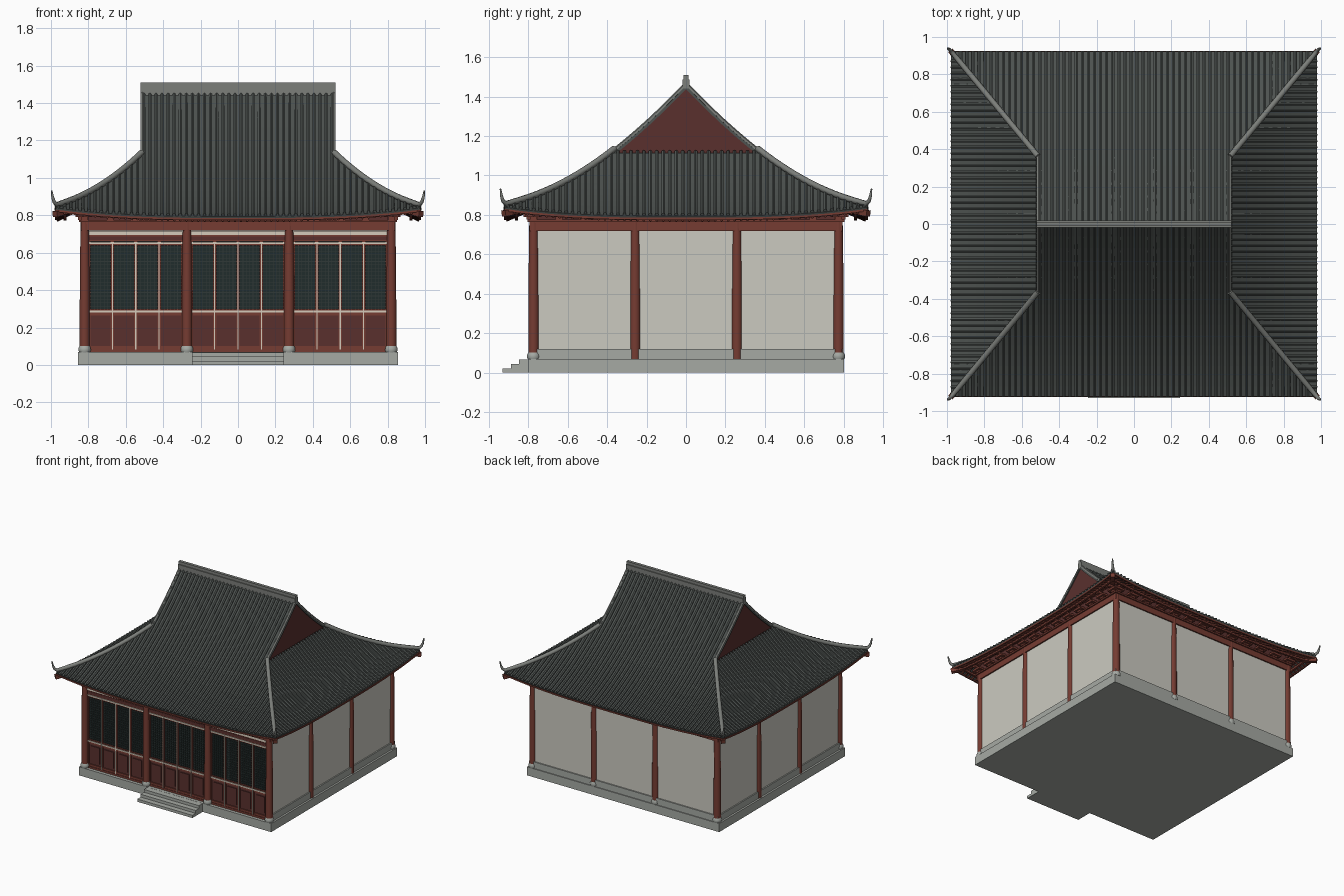
import bpy, bmesh, math
from mathutils import Vector, Matrix

if "Cube" in bpy.data.objects:
    bpy.data.objects.remove(bpy.data.objects["Cube"])


def material(name, rgb):
    m = bpy.data.materials.new(name)
    m.diffuse_color = (*rgb, 1)
    m.use_nodes = True
    m.node_tree.nodes["Principled BSDF"].inputs["Base Color"].default_value = m.diffuse_color
    return m


TILE = material("tile_grey", (0.075, 0.085, 0.08))
RIDGE = material("ridge_grey", (0.2, 0.21, 0.195))
STONE = material("stone", (0.38, 0.40, 0.37))
PLASTER = material("plaster", (0.60, 0.59, 0.53))
RED = material("red_wood", (0.18, 0.045, 0.032))
DARKRED = material("dark_red_wood", (0.10, 0.03, 0.027))
CREAM = material("cream_trim", (0.66, 0.60, 0.50))
GLASS = material("window_dark", (0.014, 0.025, 0.025))
LATTICE = material("lattice_dark", (0.03, 0.04, 0.038))


def make(name, bm, mat, smooth=False):
    bmesh.ops.recalc_face_normals(bm, faces=bm.faces)
    me = bpy.data.meshes.new(name)
    bm.to_mesh(me)
    bm.free()
    me.materials.append(mat)
    ob = bpy.data.objects.new(name, me)
    bpy.context.collection.objects.link(ob)
    if smooth:
        bpy.ops.object.select_all(action='DESELECT')
        ob.select_set(True)
        bpy.context.view_layer.objects.active = ob
        bpy.ops.object.shade_smooth_by_angle(angle=math.radians(50))
    return ob


def box(bm, x0, x1, y0, y1, z0, z1):
    c = Vector(((x0 + x1) / 2, (y0 + y1) / 2, (z0 + z1) / 2))
    m = Matrix.Translation(c) @ Matrix.Diagonal((abs(x1 - x0), abs(y1 - y0), abs(z1 - z0), 1))
    bmesh.ops.create_cube(bm, size=1, matrix=m)


def tube(bm, pts, radii, sides=8):
    pts = [Vector(p) for p in pts]
    rings = []
    for i, p in enumerate(pts):
        t = (pts[min(i + 1, len(pts) - 1)] - pts[max(i - 1, 0)]).normalized()
        s = t.cross(Vector((0, 0, 1)))
        s = s.normalized() if s.length > 1e-4 else Vector((1, 0, 0))
        n = s.cross(t)
        r = radii[i] if isinstance(radii, list) else radii
        rings.append([bm.verts.new(p + r * (math.cos(a) * s + math.sin(a) * n))
                      for a in (2 * math.pi * (k + .5) / sides for k in range(sides))])
    for a, b in zip(rings, rings[1:]):
        for k in range(sides):
            j = (k + 1) % sides
            bm.faces.new((a[k], a[j], b[j], b[k]))
    bm.faces.new(rings[0])
    bm.faces.new(rings[-1])


# Roof surface: s runs from ridge (0) to eave (.92), a runs along the eave
def roof(side, sg, a, s, dz=0.0):
    t = max(0, (s - .37) / .55)
    out = .52 + .455 * t
    w = s if side else out
    z = 1.46 - 1.055 * s + .367 * s * s + .045 * t * t * min(1, abs(a) / w) ** 3 + dz
    return (sg * out, a, z) if side else (a, sg * s, z)


def lerp(a, b, n):
    return [a + (b - a) * i / n for i in range(n + 1)]


SLOPES = [(side, sg) for side in (0, 1) for sg in (1, -1)]
sheet, tiles, rafters, fascia = (bmesh.new() for _ in range(4))
for side, sg in SLOPES:
    # pan sheet under the tiles
    rows = []
    for s in ([] if side else lerp(0, .37, 6)[:-1]) + lerp(.37, .92, 10):
        w = s if side else .52 + .455 * max(0, (s - .37) / .55)
        rows.append([sheet.verts.new(roof(side, sg, w * u, s, -.012)) for u in lerp(-1, 1, 24)])
    for r, q in zip(rows, rows[1:]):
        for k in range(24):
            sheet.faces.new((r[k], r[k + 1], q[k + 1], q[k]))
    # round tile rows, cut off at the hips, and rafters below the eave
    half, n = (.92, 56) if side else (.975, 60)
    for i in range(n):
        a = -half + (i + .5) * 2 * half / n
        if side:
            s0 = max(.37, abs(a))
        else:
            s0 = max(0, .37 + .55 * (abs(a) - .52) / .455) if abs(a) > .52 else 0
        steps = 3 + int((.92 - s0) * 11)
        tube(tiles, [roof(side, sg, a, s, .001) for s in lerp(s0, .922, steps)], .0095, 6)
        r0 = max(.70, s0)
        if r0 < .89:
            tube(rafters, [roof(side, sg, a, s, -.031) for s in lerp(r0, .912, 3)], .007, 6)
    # fascia strip along the eave edge
    for s, dz, r in ((.918, -.021, .008), (.86, -.044, .011)):
        w = s if side else .52 + .455 * (s - .37) / .55
        tube(fascia, [roof(side, sg, w * u, s, dz) for u in lerp(-1, 1, 24)], r, 4)
ob = make("roof_sheet", sheet, TILE)
mod = ob.modifiers.new("thickness", 'SOLIDIFY')
mod.thickness, mod.offset = .014, 0
make("roof_tiles", tiles, TILE, True)
make("eave_rafters", rafters, RED, True)
make("eave_fascia", fascia, RED)

# Hip ridges with upturned tips, corner beams, gable edges
hips, corner, rake = bmesh.new(), bmesh.new(), bmesh.new()
for sx in (1, -1):
    for sy in (1, -1):
        path = []
        for s in lerp(.362, .915, 14):
            x = .52 + .455 * (s - .37) / .55
            path.append((sx * x, sy * s, roof(0, 1, x, s, .011)[2]))
        path += [(sx * .983, sy * .929, .872), (sx * .991, sy * .936, .897), (sx * .996, sy * .941, .932)]
        tube(hips, path, [.016] * 13 + [.015, .013, .010, .008, .004], 8)
        cb = []
        for s in lerp(.70, .925, 4):
            x = .52 + .455 * (s - .37) / .55
            cb.append((sx * x, sy * s, roof(0, 1, x, s, -.038)[2]))
        tube(corner, cb, .022, 4)
        tube(rake, [(sx * .511, sy * s, roof(0, 1, .5, s, .003)[2]) for s in lerp(0, .37, 6)], .011, 6)
make("hip_ridges", hips, RIDGE, True)
make("corner_beams", corner, RED)
make("gable_edge_tiles", rake, RIDGE, True)

# Main ridge
bm = bmesh.new()
box(bm, -.522, .522, -.019, .019, 1.44, 1.487)
box(bm, -.522, .522, -.012, .012, 1.487, 1.51)
make("main_ridge", bm, RIDGE)

# Gable walls
bm = bmesh.new()
for sx in (1, -1):
    prof = [(s, roof(0, 1, 0, abs(s), -.015)[2]) for s in lerp(-.385, .385, 12)]
    prof += [(.385, 1.06), (-.385, 1.06)]
    f = bm.faces.new([bm.verts.new((sx * .513, y, z)) for y, z in prof])
    g = bmesh.ops.extrude_face_region(bm, geom=[f])
    bmesh.ops.translate(bm, vec=(-sx * .02, 0, 0),
                        verts=[v for v in g["geom"] if isinstance(v, bmesh.types.BMVert)])
make("gable_walls", bm, DARKRED)

# Platform and steps
P = .068
bm = bmesh.new()
box(bm, -.855, .855, -.80, .80, 0, P)
make("platform", bm, STONE)
bm = bmesh.new()
for i in range(3):
    box(bm, -.245, .245, -.93 + .042 * i, -.79, 0, P * (i + 1) / 3 - .001)
make("front_steps", bm, STONE)

# Columns with stone bases on the front and back rows
XS, YS = (-.82, -.273, .273, .82), (-.773, -.258, .258, .773)
cols, bases = bmesh.new(), bmesh.new()
for i, x in enumerate(XS):
    for j, y in enumerate(YS):
        if i in (0, 3) or j in (0, 3):
            tube(cols, [(x, y, z) for z in (P, .3, .55, .77)], [.027, .027, .025, .022], 16)
            if j in (0, 3):
                tube(bases, [(x, y, z) for z in (P - .002, .078, .09, .102)], [.029, .034, .033, .028], 16)
make("columns", cols, RED, True)
make("column_bases", bases, STONE, True)

# Plaster walls and stone sills on the sides and back
walls, sills = bmesh.new(), bmesh.new()
for bm, o, z0, z1 in ((walls, .010, P, .725), (sills, .020, P - .001, .12)):
    for sx in (1, -1):
        box(bm, sx * .80, sx * (.82 + o), -.765, .773 + o, z0, z1)
    box(bm, -.82, .82, .755, .773 + o, z0, z1)
make("plaster_walls", walls, PLASTER)
make("wall_sills", sills, STONE)

# Beams, frieze and bracket blocks around the top of the walls
beams, frieze, blocks = bmesh.new(), bmesh.new(), bmesh.new()
for sg in (1, -1):
    for bm, h, z0, z1 in ((beams, .02, .718, .764), (beams, .03, .764, .776), (frieze, .008, .776, .855)):
        box(bm, sg * (.82 - h), sg * (.82 + h), -.773 - h, .773 + h, z0, z1)
        box(bm, -.82 - h, .82 + h, sg * (.773 - h), sg * (.773 + h), z0, z1)
    for k in range(13):
        x, y = -.82 + k * 1.64 / 12, -.773 + k * 1.546 / 12
        for w, d, z0, z1 in ((.018, .035, .776, .79), (.04, .05, .79, .806), (.012, .07, .806, .825)):
            box(blocks, x - w, x + w, sg * .75, sg * (.773 + d), z0, z1)
            box(blocks, sg * .80, sg * (.82 + d), y - w, y + w, z0, z1)
make("wall_beams", beams, RED)
make("frieze_boards", frieze, DARKRED)
make("bracket_blocks", blocks, RED)

# Front door leaves: four per bay, lattice above and panel below
frame, panel, glass, lattice, trim = (bmesh.new() for _ in range(5))
for cx in (-.5465, 0, .5465):
    x0, x1 = cx - .25, cx + .25
    box(frame, x0, x1, -.775, -.745, P, .083)
    box(frame, x0, x1, -.775, -.745, .66, .695)
    box(panel, x0, x1, -.778, -.75, .668, .688)
    box(panel, x0, x1, -.764, -.75, .08, .29)
    box(glass, x0, x1, -.760, -.75, .29, .66)
    box(trim, x0, x1, -.780, -.745, .695, .717)
    for z in (.285, .652):
        box(trim, x0, x1, -.776, -.75, z - .005, z + .005)
    for k in range(4):
        a, b = x0 + k * .125, x0 + (k + 1) * .125
        for u in (a, b - .009):
            box(frame, u, u + .009, -.772, -.75, .083, .66)
        for z0, z1 in ((.083, .10), (.265, .281), (.29, .298), (.638, .648)):
            box(frame, a, b, -.771, -.75, z0, z1)
        box(panel, a + .022, b - .022, -.769, -.75, .118, .248)
        if k:
            box(trim, a - .003, a + .003, -.777, -.75, .083, .65)
        for i in range(1, 6):
            u = a + .009 + i * .107 / 6
            box(lattice, u - .0015, u + .0015, -.766, -.758, .295, .645)
        for i in range(1, 19):
            z = .295 + i * .35 / 19
            box(lattice, a + .009, b - .009, -.765, -.758, z - .0015, z + .0015)
make("door_frames", frame, RED)
make("door_panels", panel, DARKRED)
make("door_glass", glass, GLASS)
make("door_lattice", lattice, LATTICE)
make("door_trim", trim, CREAM)
